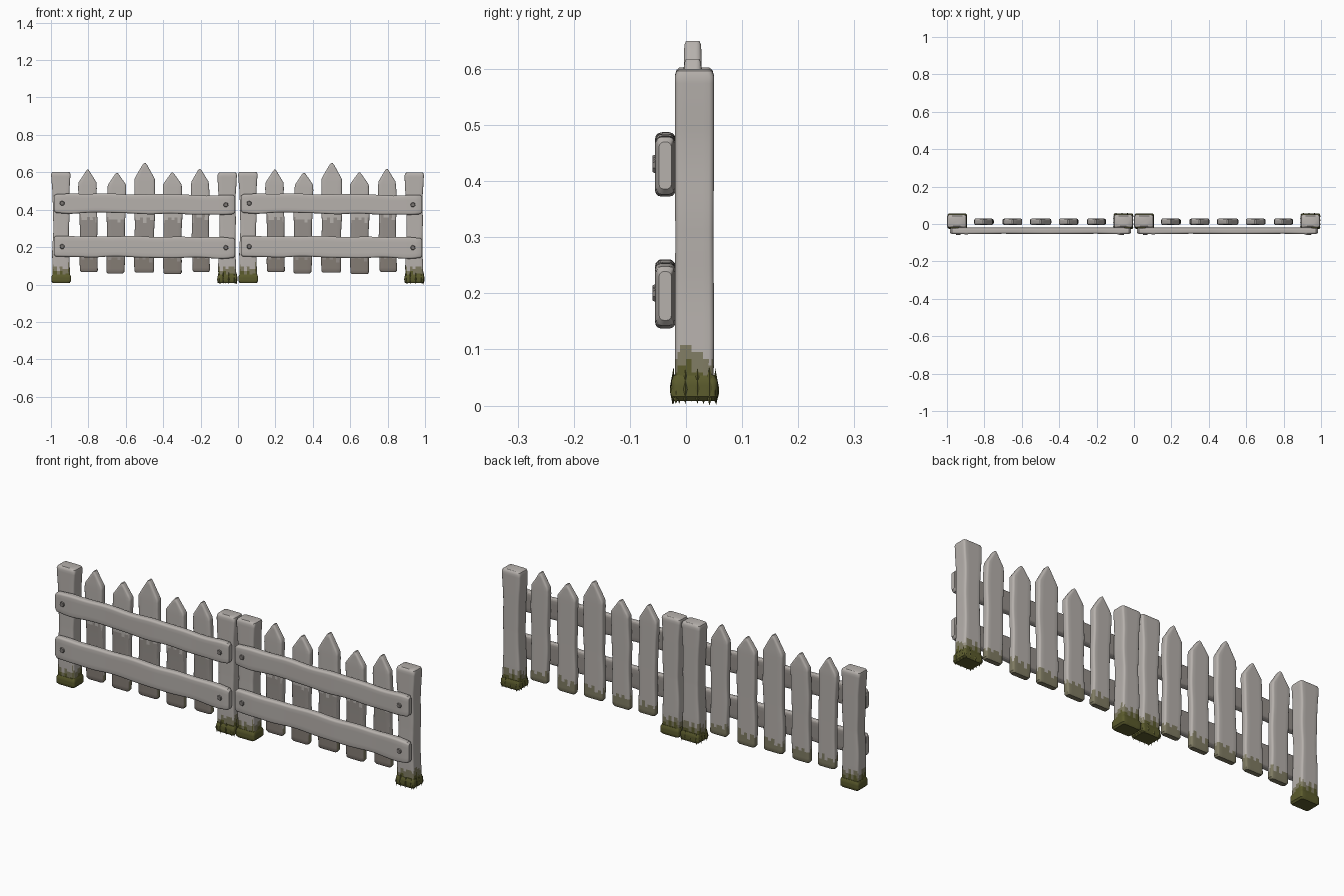
import bpy, bmesh, math, random
from mathutils import Vector

if "Cube" in bpy.data.objects:
    bpy.data.objects.remove(bpy.data.objects["Cube"])

random.seed(4)


def material(name, r, g, b):
    m = bpy.data.materials.new(name)
    m.diffuse_color = (r, g, b, 1)
    m.use_nodes = True
    m.node_tree.nodes["Principled BSDF"].inputs["Base Color"].default_value = m.diffuse_color
    return m


WOOD = material("weathered wood", 0.47, 0.44, 0.415)
WORN = material("worn grey wood", 0.30, 0.275, 0.255)
DAMP = material("damp brown wood", 0.23, 0.20, 0.175)
MOSSY = material("mossy wood", 0.215, 0.20, 0.125)
MOSS = material("moss", 0.105, 0.105, 0.026)
IRON = material("nail iron", 0.20, 0.185, 0.175)
parts = []


def finish(bm, name, mats, rule=None):
    bmesh.ops.recalc_face_normals(bm, faces=bm.faces)
    bm.normal_update()
    if rule:
        for f in bm.faces:
            f.material_index = rule(f.calc_center_median(), f.normal)
    me = bpy.data.meshes.new(name)
    bm.to_mesh(me)
    bm.free()
    ob = bpy.data.objects.new(name, me)
    bpy.context.collection.objects.link(ob)
    for m in mats:
        me.materials.append(m)
    parts.append(ob)
    return ob


def section(hu, hv, rad):
    """Rounded rectangle with subdivided sides."""
    r = min(rad, hu * 0.8, hv * 0.8)
    pts = []
    for k, (su, sv) in enumerate([(1, 1), (-1, 1), (-1, -1), (1, -1)]):
        arc = []
        for j in range(4):
            a = math.radians(90 * k + 30 * j)
            arc.append(Vector((su * (hu - r) + r * math.cos(a), sv * (hv - r) + r * math.sin(a))))
        if pts:
            last = pts[-1]
            pts += [last.lerp(arc[0], i / 5) for i in range(1, 5)]
        pts += arc
    last, first = pts[-1], pts[0]
    return pts + [last.lerp(first, i / 5) for i in range(1, 5)]


def plank(name, axis, keys, mats, rule=None, step=0.02, rad=0.009, wobble=0.0015):
    """Loft a worn plank through keys (t, centre u, half u, centre v, half v)."""
    bm = bmesh.new()
    rings = []
    ph = random.uniform(0, 6)
    stations = []
    for a, b in zip(keys, keys[1:]):
        n = max(1, round((b[0] - a[0]) / step))
        stations += [[p + (q - p) * i / n for p, q in zip(a, b)] for i in range(n)]
    stations.append(list(keys[-1]))
    for t, cu, hu, cv, hv in stations:
        cu += wobble * math.sin(t * 17 + ph)
        hu += wobble * 0.7 * math.sin(t * 29 + ph * 2)
        hu = max(hu, 0.003)
        ring = []
        for p in section(hu, hv, rad):
            u, v = cu + p.x, cv + p.y
            ring.append(bm.verts.new((u, v, t) if axis == 'z' else (t, v, u)))
        rings.append(ring)
    for a, b in zip(rings, rings[1:]):
        for i in range(len(a)):
            j = (i + 1) % len(a)
            bm.faces.new((a[i], a[j], b[j], b[i]))
    bm.faces.new(rings[0])
    bm.faces.new(rings[-1])
    return finish(bm, name, mats, rule)


def ragged(c):
    return 0.014 * math.sin(c.x * 173 + c.y * 91) + 0.008 * math.sin(c.x * 411 + c.y * 300)


def post_rule(c, n):
    z = c.z + ragged(c)
    return 2 if z < 0.065 else 1 if z < 0.095 else 0


def picket_rule(c, n):
    z = c.z + ragged(c)
    if n.y < -0.5:
        return 2 if z < 0.14 else 1 if z < 0.35 else 0
    return 3 if z < 0.12 else 0


# Posts, with slightly narrow waists and eased ends
for name, x, top in (("left_post", -0.946, 0.602), ("right_post", -0.057, 0.600)):
    plank(name, 'z', [
        (0.012, x, 0.042, 0.015, 0.028), (0.022, x, 0.049, 0.015, 0.034),
        (0.12, x, 0.046, 0.015, 0.035), (0.30, x, 0.042, 0.015, 0.034),
        (0.48, x, 0.046, 0.015, 0.035), (top - 0.014, x, 0.051, 0.015, 0.035),
        (top - 0.004, x, 0.048, 0.015, 0.032), (top, x, 0.042, 0.015, 0.027)],
        [WOOD, MOSSY, MOSS], post_rule, step=0.012)
    # Moss collar round the foot
    plank(name + "_moss", 'z', [
        (0.008, x, 0.044, 0.015, 0.036), (0.016, x, 0.051, 0.015, 0.041),
        (0.044, x, 0.051, 0.015, 0.041), (0.054, x, 0.047, 0.015, 0.036)],
        [MOSS], step=0.01, wobble=0.001)

# Pickets: x, half width, bottom, shoulder, tip
for i, (x, hw, lo, sh, tip) in enumerate([
        (-0.80, 0.050, 0.066, 0.545, 0.614), (-0.652, 0.052, 0.060, 0.532, 0.596),
        (-0.50, 0.057, 0.064, 0.565, 0.650), (-0.350, 0.053, 0.056, 0.535, 0.598),
        (-0.20, 0.050, 0.068, 0.550, 0.618)]):
    d = random.uniform(-0.004, 0.004)
    plank("picket_%d" % (i + 1), 'z', [
        (lo, x - d, hw - 0.009, 0.012, 0.012), (lo + 0.008, x - d, hw - 0.003, 0.012, 0.016),
        (0.30, x, hw - 0.004, 0.012, 0.016), (sh - 0.03, x + d, hw - 0.001, 0.012, 0.017),
        (sh, x + d, hw - 0.003, 0.012, 0.017), (tip - 0.008, x + d, 0.010, 0.012, 0.015),
        (tip, x + d, 0.003, 0.012, 0.012)],
        [WOOD, WORN, DAMP, MOSSY], picket_rule, step=0.015)

# Rails across the front
for name, zl, zr, h in (("upper_rail", 0.434, 0.426, 0.053), ("lower_rail", 0.203, 0.197, 0.057)):
    zm = (zl + zr) / 2
    plank(name, 'x', [
        (-0.984, zl, h - 0.012, -0.037, 0.011), (-0.974, zl, h - 0.003, -0.037, 0.016),
        (-0.90, zl, h, -0.037, 0.018), (-0.70, zl, h - 0.003, -0.036, 0.016),
        (-0.45, zm, h, -0.037, 0.017), (-0.20, zr, h - 0.002, -0.036, 0.016),
        (-0.08, zr, h, -0.037, 0.018), (-0.026, zr, h - 0.003, -0.037, 0.016),
        (-0.016, zr, h - 0.012, -0.037, 0.011)],
        [WOOD, WORN], lambda c, n: 1 if n.y > 0.7 else 0, step=0.03, rad=0.010, wobble=0.002)
    # Nails at both ends
    for side, x, z in (("left", -0.94, zl), ("right", -0.065, zr)):
        bm = bmesh.new()
        bmesh.ops.create_cone(bm, cap_ends=True, segments=7, radius1=0.016, radius2=0.011, depth=0.012)
        for v in bm.verts:
            v.co = (x + v.co.x, -0.054 - v.co.z, z + v.co.y)
        finish(bm, name + "_" + side + "_nail", [IRON])

# Grass-like moss blades round the right post
bm = bmesh.new()
outline = section(0.050, 0.039, 0.012)
centre = Vector((-0.057, 0.015, 0))
for k, p in enumerate(outline):
    if k % 2:
        continue
    out = Vector((p.x, 0, 0)) if abs(p.x) > 0.046 else Vector((0, p.y, 0))
    out.normalize()
    side = Vector((-out.y, out.x, 0)) * random.uniform(0.006, 0.010)
    base = centre + Vector((p.x, p.y, 0))
    h = random.uniform(0.045, 0.075)
    low = random.uniform(0.0, 0.008) if k else 0
    foot = bm.verts.new(base + Vector((0, 0, low)))
    mid = h * 0.45
    ring = [bm.verts.new(base + o + Vector((0, 0, mid)))
            for o in (side, out * 0.005, -side, -out * 0.005)]
    tip = bm.verts.new(base - out * 0.002 + Vector((0, 0, h)))
    for i in range(4):
        bm.faces.new((ring[i], ring[(i + 1) % 4], tip))
        bm.faces.new((ring[(i + 1) % 4], ring[i], foot))
finish(bm, "moss_blades", [MOSS])

# Smooth shading, then the second panel as a shifted copy
for ob in parts:
    ob.select_set(True)
bpy.context.view_layer.objects.active = parts[0]
bpy.ops.object.shade_smooth_by_angle(angle=math.radians(35))
for ob in list(parts):
    twin = ob.copy()
    twin.name = "second_" + ob.name
    twin.location.x += 1.0
    bpy.context.collection.objects.link(twin)
